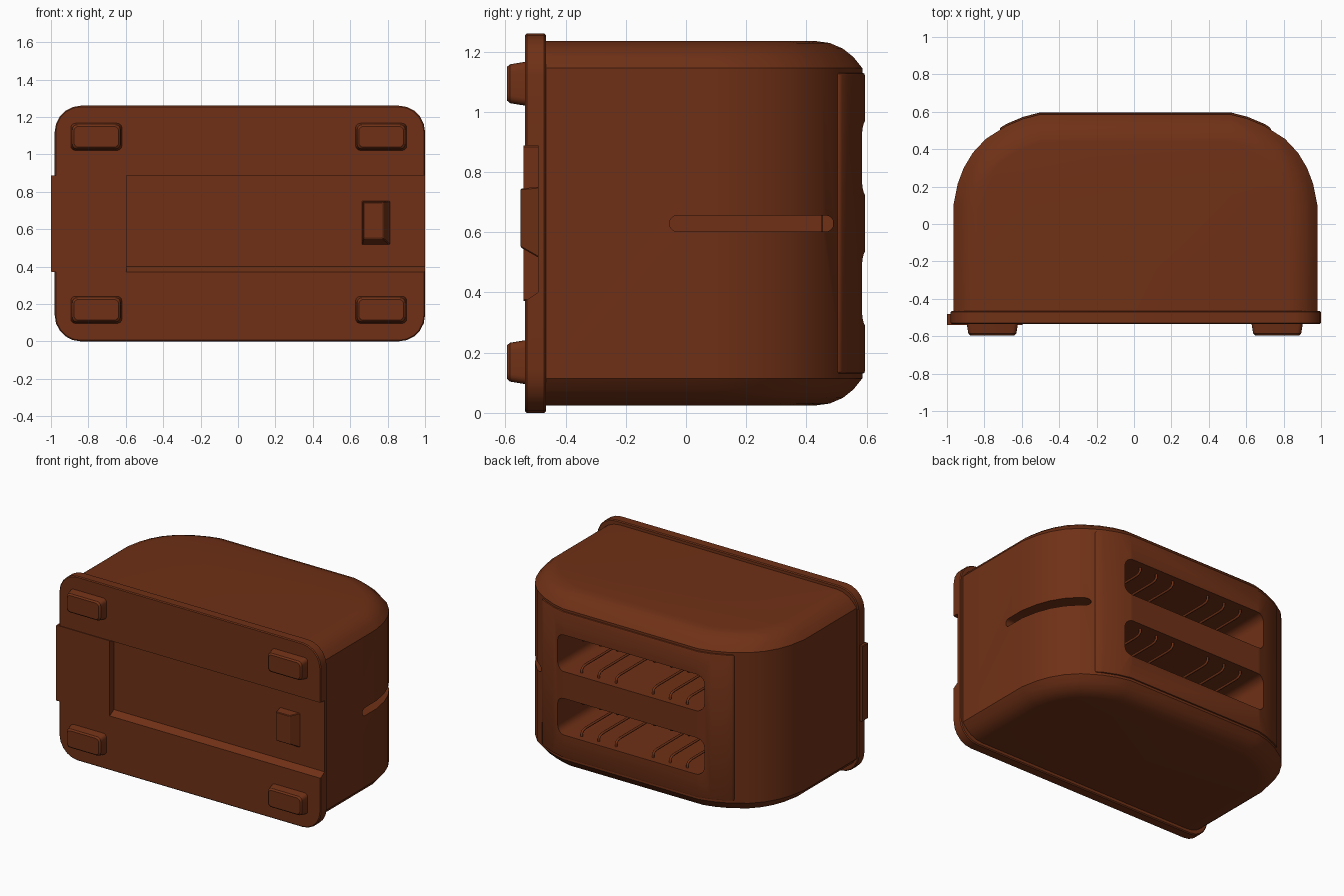
import bpy, bmesh, math
from mathutils import Vector

if "Cube" in bpy.data.objects:
    bpy.data.objects.remove(bpy.data.objects["Cube"])

CX = 0.0075
MAT = bpy.data.materials.new("brown")
MAT.diffuse_color = (0.16, 0.03, 0.008, 1)
MAT.use_nodes = True
MAT.node_tree.nodes["Principled BSDF"].inputs["Base Color"].default_value = MAT.diffuse_color


def make(name, bm, bevel=0, segs=2, angle=30):
    bmesh.ops.recalc_face_normals(bm, faces=bm.faces)
    me = bpy.data.meshes.new(name)
    bm.to_mesh(me)
    bm.free()
    ob = bpy.data.objects.new(name, me)
    bpy.context.collection.objects.link(ob)
    me.materials.append(MAT)
    if bevel:
        m = ob.modifiers.new("bevel", 'BEVEL')
        m.width, m.segments = bevel, segs
        m.limit_method, m.angle_limit = 'ANGLE', math.radians(40)
        apply(ob, m)
    return ob


def apply(ob, mod):
    bpy.ops.object.select_all(action='DESELECT')
    bpy.context.view_layer.objects.active = ob
    ob.select_set(True)
    bpy.ops.object.modifier_apply(modifier=mod.name)


def smooth(ob, angle=32):
    bpy.ops.object.select_all(action='DESELECT')
    bpy.context.view_layer.objects.active = ob
    ob.select_set(True)
    bpy.ops.object.shade_smooth_by_angle(angle=math.radians(angle))


def loft(name, rings, **kw):
    """Skin a stack of equal-length point rings and cap both ends."""
    bm = bmesh.new()
    rows = [[bm.verts.new(p) for p in r] for r in rings]
    n = len(rows[0])
    for a, b in zip(rows, rows[1:]):
        for i in range(n):
            j = (i + 1) % n
            bm.faces.new((a[i], a[j], b[j], b[i]))
    bm.faces.new(rows[0])
    bm.faces.new(rows[-1])
    return make(name, bm, **kw)


def rounded_rect(x0, x1, z0, z1, r, y, n=5):
    pts = []
    corners = ((x1 - r, z1 - r), (x0 + r, z1 - r), (x0 + r, z0 + r), (x1 - r, z0 + r))
    for k, (cx, cz) in enumerate(corners):
        for i in range(n + 1):
            a = math.pi / 2 * (k + i / n)
            pts.append((cx + r * math.cos(a), y, cz + r * math.sin(a)))
    return pts


def cut(ob, cutter):
    m = ob.modifiers.new("cut", 'BOOLEAN')
    m.object, m.operation, m.solver = cutter, 'DIFFERENCE', 'EXACT'
    apply(ob, m)


# Domed outline seen from above, half of it mirrored
half = [(.973, -.47), (.973, .1), (.95, .215), (.918, .3), (.87, .38), (.80, .455),
        (.69, .525), (.6, .563), (.51, .586)]
outline = [Vector(p) for p in half] + [Vector((-x, y)) for x, y in reversed(half)]


def inset(d):
    res = []
    n = len(outline)
    for i, p in enumerate(outline):
        if i in (0, n - 1):
            res.append(Vector((p.x - math.copysign(d, p.x), p.y)))
            continue
        t = ((p - outline[i - 1]).normalized() + (outline[i + 1] - p).normalized()).normalized()
        res.append(p + Vector((-t.y, t.x)) * d)
    return res


# Body shell with rounded shoulders
steps = [(.155, .025), (.11, .031), (.065, .05), (.03, .078), (0, .115)]
levels = steps + [(d, 1.26 - z) for d, z in reversed(steps)]
body = loft("body", [[(p.x + CX, p.y, z) for p in inset(d)] for d, z in levels])

# Raised slot panel following the dome
arc = [(.725, .45), (.725, .513), (.69, .535), (.6, .573), (.515, .595)]
arc += [(-x, y) for x, y in reversed(arc)]
panel = loft("slot_panel", [[(x + CX, y, z) for x, y in arc] for z in (.13, 1.13)],
             bevel=.01)

# Bread slots and their guide wires
for k, zc in enumerate((.413, .847)):
    c = loft("cutter", [rounded_rect(CX - .555, CX + .555, zc - .125, zc + .125, .055, y)
                        for y in (-.35, .8)])
    cut(body, c)
    cut(panel, c)
    bpy.data.objects.remove(c)
    cu = bpy.data.curves.new("guide_wires", 'CURVE')
    cu.dimensions, cu.bevel_depth, cu.bevel_resolution = '3D', .008, 2
    for s in (-1, 1):
        for x in (-.4, -.27, -.14, .14, .27, .4):
            path = [(.545, .128), (.545, .105), (.53, .09), (.50, .085), (-.35, .085)]
            sp = cu.splines.new('POLY')
            sp.points.add(len(path) - 1)
            for pt, (y, dz) in zip(sp.points, path):
                pt.co = (x + CX, y, zc + s * dz, 1)
    cu.materials.append(MAT)
    bpy.context.collection.objects.link(
        bpy.data.objects.new(("lower", "upper")[k] + "_guide_wires", cu))

# Lever slit on the right side
ring = rounded_rect(-.055, .49, .602, .656, .0265, 0)
c = loft("cutter", [[(x, p[0], p[2]) for p in ring] for x in (.70, 1.1)])
cut(body, c)
bpy.data.objects.remove(c)
smooth(body)
smooth(panel)

# Base plate with a channel across it
base = loft("base_plate", [rounded_rect(-.98, 1.0, 0, 1.26, .14, y) for y in (-.535, -.465)],
            bevel=.006, segs=1)
prof = [(-.6, .352), (-.535, .372), (-.492, .40), (-.492, .888), (-.6, .888)]
c = loft("cutter", [[(x, y, z) for y, z in prof] for x in (-1.2, 1.2)])
cut(base, c)
bpy.data.objects.remove(c)
smooth(base)

# Crumb tray end filling the left of the channel
tray = loft("crumb_tray", [rounded_rect(-1.0, -.595, .372, .888, .004, y, 1)
                           for y in (-.54, -.48)])

# Tapered grip in the channel
loft("tray_grip", [[(x, y, z) for x, z in ((a, c0), (b, c0), (b, d), (a, d))]
                   for y, a, b, c0, d in ((-.55, .67, .775, .55, .745),
                                          (-.48, .66, .82, .51, .752))],
     bevel=.004, segs=1)

# Four feet
for side, x0 in (("left", -.895), ("right", .628)):
    for lvl, z0 in (("lower", .095), ("upper", 1.02)):
        f = loft(f"{side}_{lvl}_foot",
                 [rounded_rect(x0 + e, x0 + .275 - e, z0 + e, z0 + .147 - e, .025, y, 4)
                  for y, e in ((-.595, .018), (-.585, .009), (-.53, 0))])
        smooth(f)
